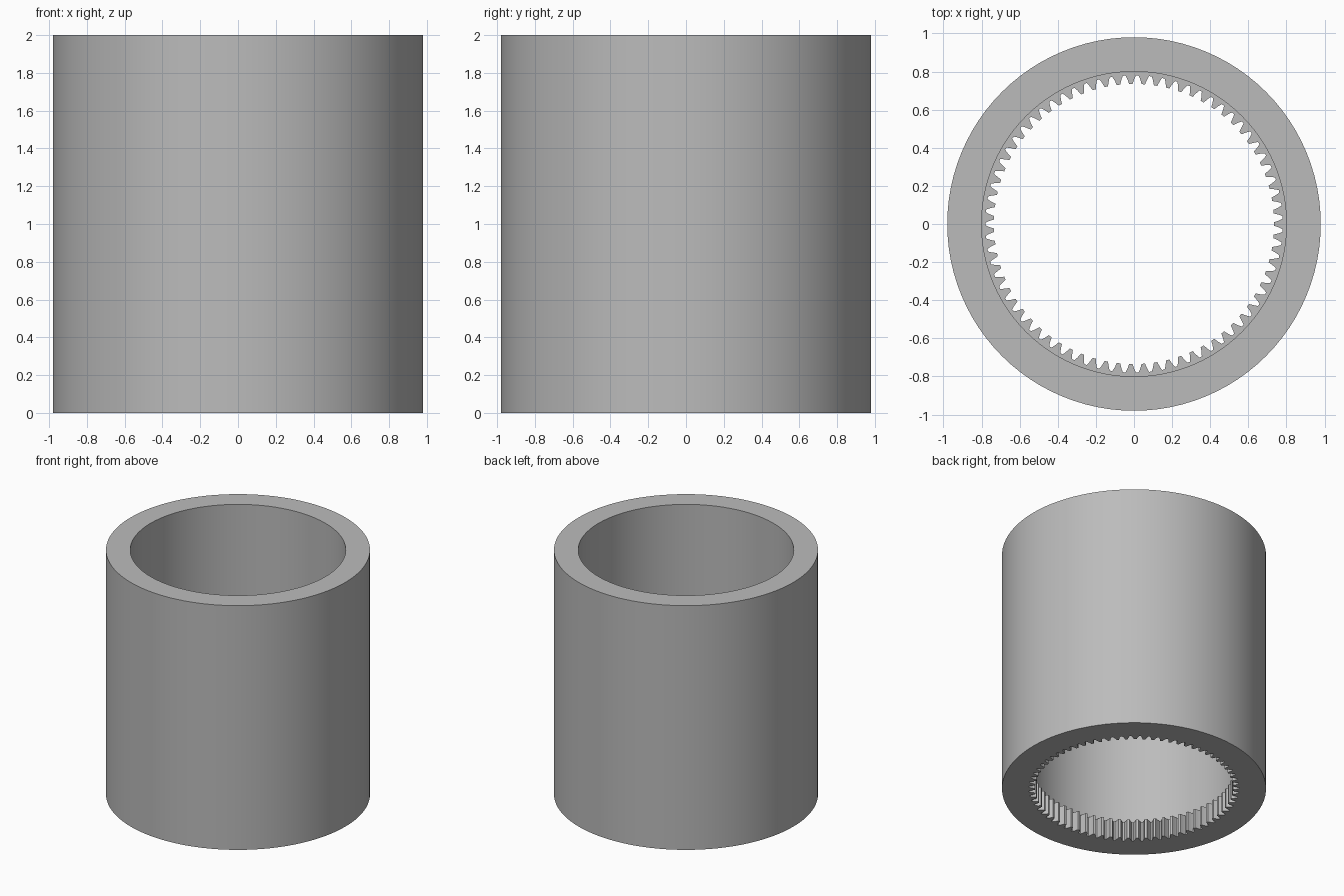
import bpy, bmesh, math

if "Cube" in bpy.data.objects:
    bpy.data.objects.remove(bpy.data.objects["Cube"])

OUTER_R, BORE_R, HEIGHT = 0.98, 0.80, 2.0
TIP_R, ROOT_R, GEAR_H = 0.735, 0.78, 0.16
SIDES, TEETH = 96, 71

grey = bpy.data.materials.new("plain_grey")
grey.diffuse_color = (0.5, 0.5, 0.5, 1)
grey.use_nodes = True
grey.node_tree.nodes["Principled BSDF"].inputs["Base Color"].default_value = grey.diffuse_color


def ring_point(radius, angle):
    return radius * math.cos(angle), radius * math.sin(angle)


def circle(radius, count):
    return [ring_point(radius, 2 * math.pi * i / count) for i in range(count)]


def tube(name, outer, inner, z0, z1):
    """Closed tube between two outlines that have the same number of points."""
    bm = bmesh.new()
    loops = [[bm.verts.new((x, y, z)) for x, y in outline]
             for outline, z in ((outer, z0), (outer, z1), (inner, z1), (inner, z0))]
    n = len(outer)
    for k in range(4):
        a, b = loops[k], loops[(k + 1) % 4]
        for i in range(n):
            j = (i + 1) % n
            bm.faces.new((a[i], a[j], b[j], b[i]))
    bmesh.ops.recalc_face_normals(bm, faces=bm.faces)
    mesh = bpy.data.meshes.new(name)
    bm.to_mesh(mesh)
    bm.free()
    mesh.materials.append(grey)
    obj = bpy.data.objects.new(name, mesh)
    bpy.context.collection.objects.link(obj)
    bpy.context.view_layer.objects.active = obj
    obj.select_set(True)
    bpy.ops.object.shade_smooth_by_angle(angle=math.radians(20))
    obj.select_set(False)
    return obj


# Thick cylindrical sleeve
tube("sleeve", circle(OUTER_R, SIDES), circle(BORE_R, SIDES), 0, HEIGHT)

# Internal gear at the bottom: each tooth is (angle fraction, radius)
TOOTH = ((-0.40, ROOT_R), (-0.33, 0.770), (-0.25, 0.757), (-0.14, TIP_R),
         (0.14, TIP_R), (0.25, 0.757), (0.33, 0.770), (0.40, ROOT_R))
teeth_outline, back_outline = [], []
for t in range(TEETH):
    for frac, radius in TOOTH:
        angle = 2 * math.pi * (t + frac) / TEETH
        teeth_outline.append(ring_point(radius, angle))
        back_outline.append(ring_point(BORE_R, angle))
tube("internal_gear", back_outline, teeth_outline, 0, GEAR_H)
